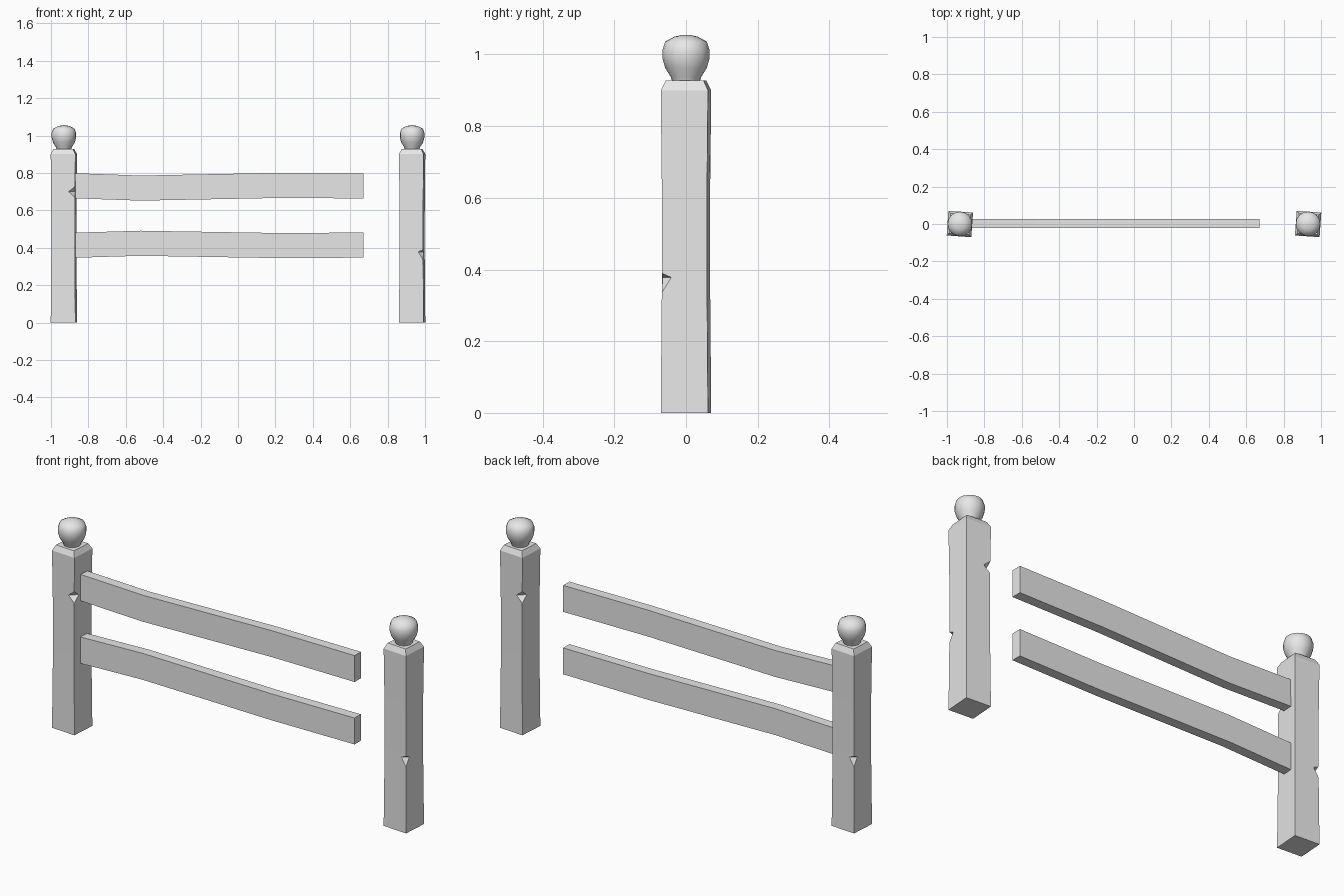
import bpy, bmesh, math
from mathutils import Vector, Matrix

cube = bpy.data.objects.get("Cube")
if cube:
    bpy.data.objects.remove(cube, do_unlink=True)

grey = bpy.data.materials.new("plain_grey")
grey.use_nodes = True
grey.diffuse_color = (0.8, 0.8, 0.8, 1)
grey.node_tree.nodes["Principled BSDF"].inputs["Base Color"].default_value = (0.8, 0.8, 0.8, 1)


def finish(bm, name):
    bmesh.ops.recalc_face_normals(bm, faces=bm.faces[:])
    mesh = bpy.data.meshes.new(name)
    bm.to_mesh(mesh)
    bm.free()
    mesh.materials.append(grey)
    obj = bpy.data.objects.new(name, mesh)
    bpy.context.collection.objects.link(obj)
    return obj


def loft(rings):
    """Skin a stack of equal point rings and cap both ends."""
    bm = bmesh.new()
    loops = [[bm.verts.new(p) for p in ring] for ring in rings]
    n = len(loops[0])
    for a, b in zip(loops, loops[1:]):
        for i in range(n):
            j = (i + 1) % n
            bm.faces.new((a[i], a[j], b[j], b[i]))
    bm.faces.new(loops[0])
    bm.faces.new(loops[-1])
    return bm


def ring(radius, z, sides, turn=0.0):
    return [Vector((radius * math.cos(turn + math.tau * i / sides),
                    radius * math.sin(turn + math.tau * i / sides), z)) for i in range(sides)]


def activate(obj):
    bpy.ops.object.select_all(action='DESELECT')
    obj.select_set(True)
    bpy.context.view_layer.objects.active = obj


TWIST = math.radians(-4)


def chip(post, corner, low, mid, high, size):
    """Cut a small wedge out of one vertical edge of a post."""
    bm = bmesh.new()
    waist = [bm.verts.new(p) for p in ring(size, mid, 4)]
    for tip_z in (low, high):
        tip = bm.verts.new((0, 0, tip_z))
        for i in range(4):
            bm.faces.new((waist[i], waist[(i + 1) % 4], tip))
    bmesh.ops.translate(bm, verts=bm.verts[:], vec=(corner[0], corner[1], 0))
    bmesh.ops.rotate(bm, verts=bm.verts[:], cent=(0, 0, 0), matrix=Matrix.Rotation(TWIST, 3, 'Z'))
    cutter = finish(bm, "chip_cutter")
    cutter.hide_render = True
    mod = post.modifiers.new("chip", 'BOOLEAN')
    mod.operation = 'DIFFERENCE'
    mod.solver = 'EXACT'
    mod.object = cutter
    activate(post)
    bpy.ops.object.modifier_apply(modifier=mod.name)
    bpy.data.objects.remove(cutter, do_unlink=True)


# Posts: slightly waisted square timbers with chipped edges and a chamfered top
HALF = 0.066
for side, x, turn in (("right", -0.931, 0), ("left", 0.931, math.pi)):
    profile = [(1.0, 0), (0.95, 0.4), (0.96, 0.65), (1.0, 0.9), (0.8, 0.927)]
    post = finish(loft([ring(HALF * math.sqrt(2) * s, z, 4, math.pi / 4 + TWIST)
                        for s, z in profile]), side + "_post")
    edge = HALF * 0.96
    chip(post, (edge, -edge), 0.668, 0.7, 0.728, 0.034)
    chip(post, (-edge, edge), 0.335, 0.378, 0.39, 0.027)

    # Rounded knob on the post
    knob_profile = [(0.037, 0.92), (0.043, 0.938), (0.058, 0.962), (0.066, 0.99),
                    (0.066, 1.012), (0.058, 1.036), (0.032, 1.05), (0.008, 1.055)]
    knob = finish(loft([ring(r, z, 16) for r, z in knob_profile]), side + "_knob")
    activate(knob)
    bpy.ops.object.shade_smooth_by_angle(angle=math.radians(50))
    for obj in (post, knob):
        obj.location.x = x
        obj.rotation_euler.z = turn

# Rails: gently wavy planks, open ended on one side
stations = (-0.89, -0.52, 0.2, 0.67)
rails = {"upper_rail": (0.732, 0.719, 0.733, 0.731),
         "lower_rail": (0.413, 0.424, 0.412, 0.414)}
for name, heights in rails.items():
    finish(loft([[Vector((x, y, z + h)) for y, h in
                  ((-0.022, -0.067), (0.028, -0.067), (0.028, 0.067), (-0.022, 0.067))]
                 for x, z in zip(stations, heights)]), name)
